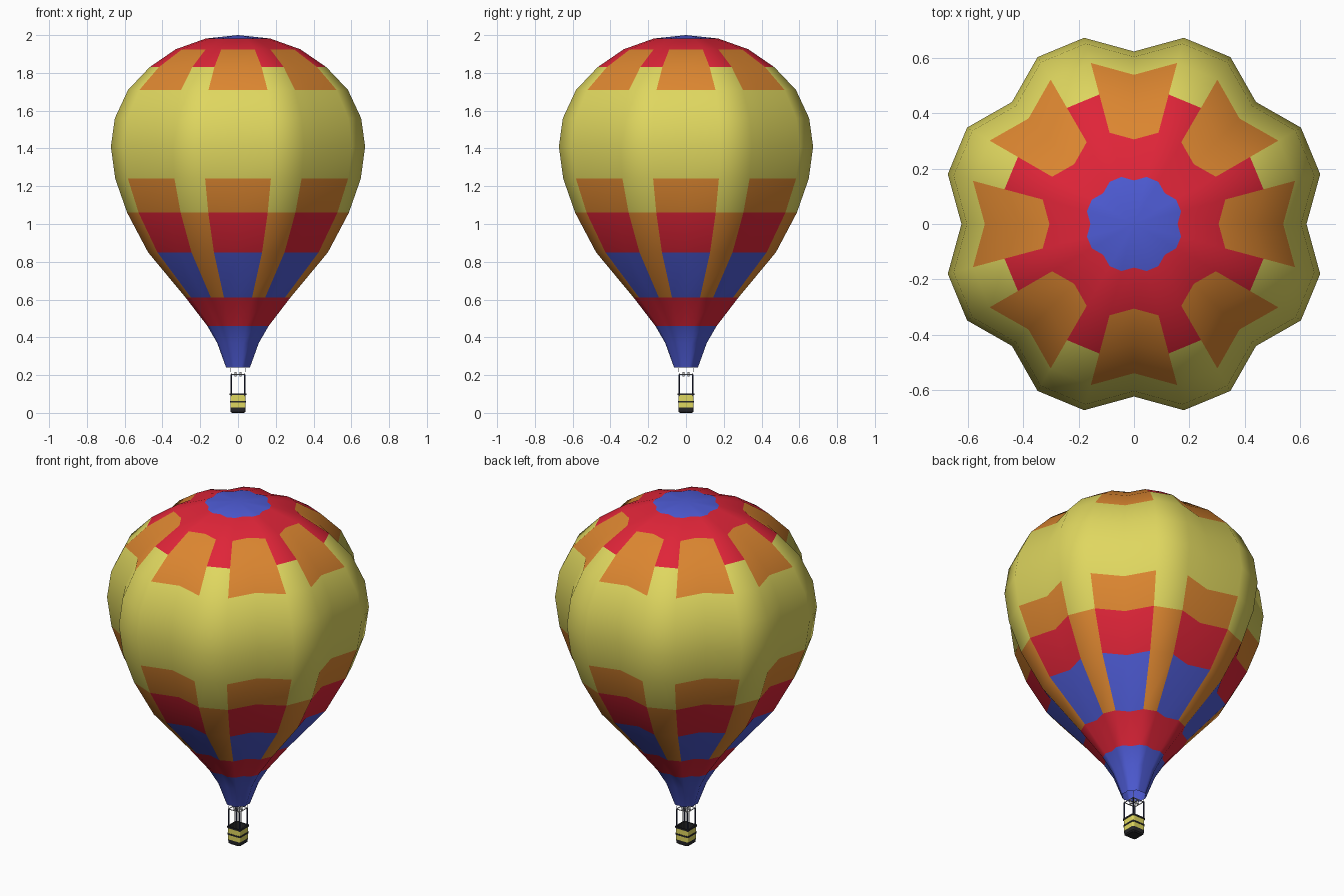
import bpy, bmesh, math
from mathutils import Vector

cube = bpy.data.objects.get("Cube")
if cube:
    bpy.data.objects.remove(cube, do_unlink=True)


def material(name, r, g, b):
    m = bpy.data.materials.new(name)
    m.use_nodes = True
    m.diffuse_color = (r, g, b, 1)
    bsdf = next(n for n in m.node_tree.nodes if n.type == 'BSDF_PRINCIPLED')
    bsdf.inputs["Base Color"].default_value = (r, g, b, 1)
    bsdf.inputs["Roughness"].default_value = 0.8
    return m


yellow = material("yellow", 0.74, 0.68, 0.115)
orange = material("orange", 0.72, 0.24, 0.03)
red = material("red", 0.74, 0.018, 0.04)
blue = material("blue", 0.076, 0.105, 0.66)
black = material("charcoal", 0.02, 0.02, 0.022)
navy = material("dark navy", 0.02, 0.025, 0.07)
steel = material("pale steel", 0.5, 0.5, 0.52)


def finish(name, bm, mats):
    mesh = bpy.data.meshes.new(name)
    bm.to_mesh(mesh)
    bm.free()
    for m in mats:
        mesh.materials.append(m)
    ob = bpy.data.objects.new(name, mesh)
    bpy.context.collection.objects.link(ob)
    return ob


def loft(bm, rings):
    """Skin rings of points; returns faces as (row, column, face)."""
    rows = [[bm.verts.new(p) for p in ring] for ring in rings]
    n = len(rows[0])
    out = []
    for i in range(len(rows) - 1):
        for j in range(n):
            k = (j + 1) % n
            out.append((i, j, bm.faces.new(
                (rows[i][j], rows[i][k], rows[i + 1][k], rows[i + 1][j]))))
    return rows, out


def rods(name, pairs, radius, mat, sides=8):
    """Straight capped rods between pairs of points, as one object."""
    bm = bmesh.new()
    for a, b in pairs:
        a, b = Vector(a), Vector(b)
        made = bmesh.ops.create_cone(bm, cap_ends=True, segments=sides, radius1=radius,
                                     radius2=radius, depth=(b - a).length)["verts"]
        turn = (b - a).to_track_quat('Z', 'Y')
        for v in made:
            v.co = turn @ v.co + (a + b) / 2
    return finish(name, bm, [mat])


# Envelope: eight lobes, each three panels wide, with a groove between lobes
profile = [(0.063, 0.24), (0.11, 0.37), (0.162, 0.46), (0.277, 0.61), (0.476, 0.85),
           (0.587, 1.06), (0.65, 1.24), (0.673, 1.41), (0.652, 1.56), (0.582, 1.71),
           (0.468, 1.83), (0.33, 1.925), (0.17, 1.982)]
rings = []
for half, z in profile:
    r = half / math.cos(math.radians(15))
    ring = []
    for j in range(24):
        a = math.radians(15 * j)
        s = r * (0.895 if j % 3 == 0 else 1)
        ring.append((s * math.cos(a), s * math.sin(a), z))
    rings.append(ring)

# Colour of each row: beside the groove, then on the lobe
Y, O, R, B = range(4)
row_colours = [(B, B), (B, B), (R, R), (B, O), (R, O), (O, Y), (Y, Y), (Y, Y),
               (Y, Y), (O, Y), (O, R), (R, R)]
bm = bmesh.new()
rows, faces = loft(bm, rings)
for i, j, f in faces:
    f.material_index = row_colours[i][1 if j % 3 == 1 else 0]
crown = bm.verts.new((0, 0, 2))
for j in range(24):
    f = bm.faces.new((rows[-1][j], rows[-1][(j + 1) % 24], crown))
    f.material_index = B
for f in bm.faces:
    f.smooth = True
finish("envelope", bm, [yellow, orange, red, blue])


# Basket: rounded square walls with dark base, belt and rim
def rounded_square(half, z, corner):
    pts = []
    for q in range(4):
        for t in (0, 30, 60, 90):
            a = math.radians(90 * q + t)
            cx = (half - corner) * (1 if q in (0, 3) else -1)
            cy = (half - corner) * (1 if q < 2 else -1)
            pts.append((cx + corner * math.cos(a), cy + corner * math.sin(a), z))
    return pts


sections = [(0.032, 0), (0.039, 0.006), (0.041, 0.028), (0.041, 0.055), (0.043, 0.055),
            (0.043, 0.064), (0.041, 0.064), (0.041, 0.094), (0.044, 0.094),
            (0.044, 0.103), (0.036, 0.103), (0.035, 0.015)]
bm = bmesh.new()
rows, faces = loft(bm, [rounded_square(h, z, 0.01) for h, z in sections])
for i, j, f in faces:
    f.material_index = 0 if i in (2, 6) else 1
for floor in (list(reversed(rows[0])), rows[-1]):
    bm.faces.new(floor).material_index = 1
finish("basket", bm, [yellow, black])

# Corner posts and the burner frame they carry
corners = [(x, y) for x, y in ((1, 1), (-1, 1), (-1, -1), (1, -1))]
p = 0.036
rods("corner_posts", [((p * x, p * y, 0.09), (p * x, p * y, 0.203)) for x, y in corners],
     0.004, navy)
square = [(p * x, p * y, 0.203) for x, y in corners]
rods("burner_frame", [(square[k], square[(k + 1) % 4]) for k in range(4)]
     + [((-p, 0, 0.203), (p, 0, 0.203)), ((0, -p, 0.203), (0, p, 0.203))], 0.0025, steel)

# Four burners on the frame
q = 0.013
rods("burners", [((q * x, q * y, 0.192), (q * x, q * y, 0.217)) for x, y in corners],
     0.006, steel, 12)

# Thin cables from frame to envelope mouth, and fuel lines down to the basket
rods("cables", [((p * x, p * y, 0.203), (0.04 * x, 0.04 * y, 0.243)) for x, y in corners],
     0.001, steel, 6)
rods("fuel_lines", [((q * x, q * y, 0.02), (q * x, q * y, 0.195)) for x, y in corners],
     0.001, steel, 6)
